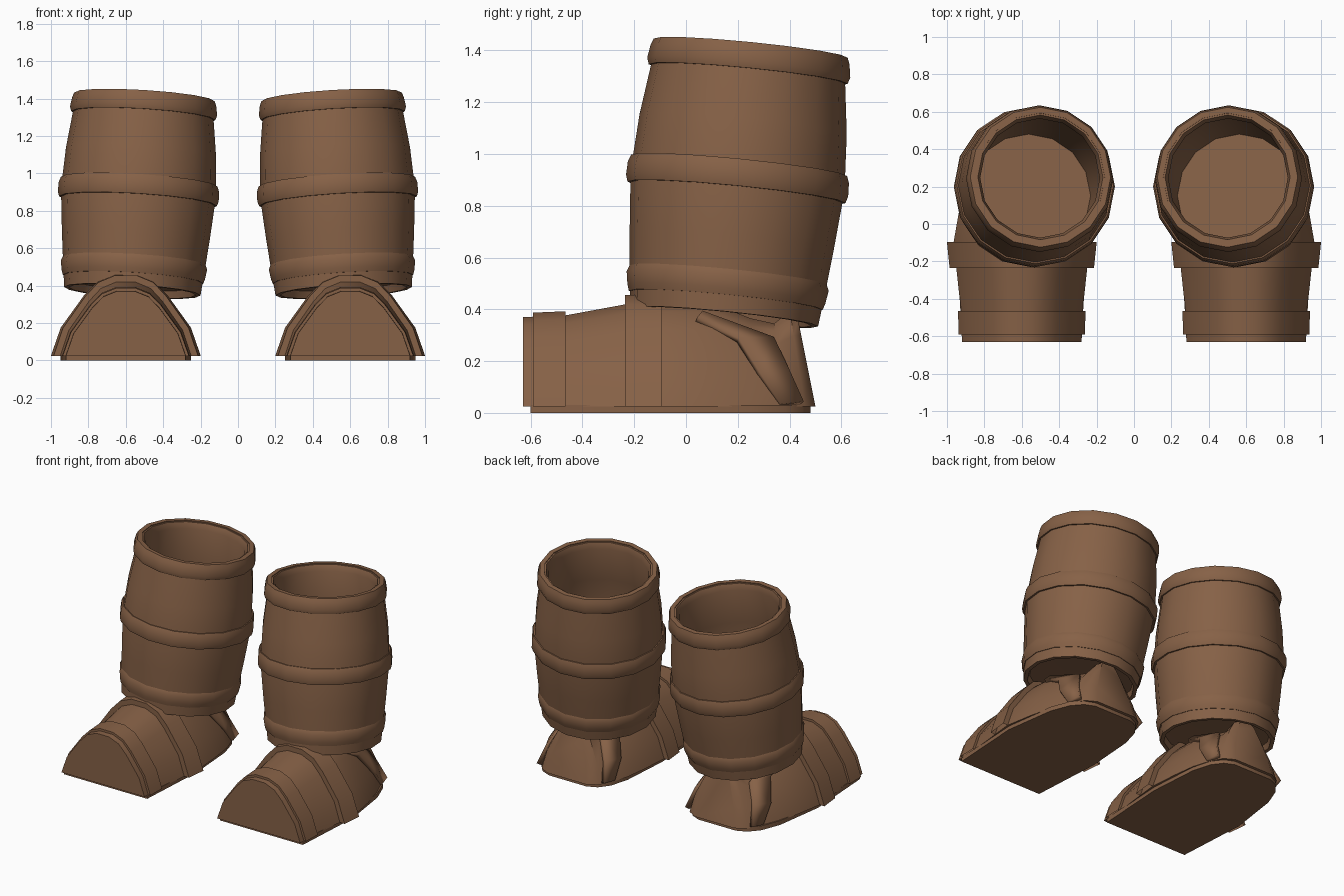
import bpy, bmesh, math
from mathutils import Vector

if "Cube" in bpy.data.objects:
    bpy.data.objects.remove(bpy.data.objects["Cube"])

leather = bpy.data.materials.new("brown_leather")
leather.diffuse_color = (0.24, 0.12, 0.062, 1)
leather.use_nodes = True
leather.node_tree.nodes["Principled BSDF"].inputs["Base Color"].default_value = leather.diffuse_color


def finish(name, bm, thickness=0):
    """Turn a bmesh into a smooth-shaded part, mirrored to make the pair."""
    bmesh.ops.remove_doubles(bm, verts=bm.verts, dist=0.0005)
    bmesh.ops.recalc_face_normals(bm, faces=bm.faces)
    me = bpy.data.meshes.new(name)
    bm.to_mesh(me)
    bm.free()
    me.materials.append(leather)
    ob = bpy.data.objects.new(name, me)
    bpy.context.collection.objects.link(ob)
    bpy.ops.object.select_all(action='DESELECT')
    ob.select_set(True)
    bpy.context.view_layer.objects.active = ob
    bpy.ops.object.shade_smooth_by_angle(angle=math.radians(38))
    if thickness:
        s = ob.modifiers.new("thickness", 'SOLIDIFY')
        s.thickness = thickness
        s.offset = 0
    ob.modifiers.new("pair", 'MIRROR').use_mirror_merge = False


def bridge(bm, rows, closed):
    """Skin consecutive rows of points with quads."""
    vs = [[bm.verts.new(p) for p in row] for row in rows]
    n = len(vs[0])
    for a, b in zip(vs, vs[1:]):
        for i in range(n if closed else n - 1):
            j = (i + 1) % n
            bm.faces.new((a[i], a[j], b[j], b[i]))
    return vs


# ---- leaning, bulging shaft ----
BASE = Vector((0.565, 0.147, 0.37))
AXIS = (Vector((0.5, 0.25, 1.41)) - BASE).normalized()
TILT = Vector((0, 0, 1)).rotation_difference(AXIS)
SIDES = 16


def lathe(name, profile):
    bm = bmesh.new()
    rows = []
    for r, s in profile:
        rows.append([BASE + TILT @ Vector((r * math.cos(a), r * math.sin(a), s))
                     for a in (math.tau * i / SIDES for i in range(SIDES))])
    bridge(bm, rows, True)
    bmesh.ops.dissolve_degenerate(bm, dist=0.0001, edges=bm.edges)
    finish(name, bm)


lathe("shaft", [(0, .045), (.33, .04), (.34, 0), (.365, 0), (.375, .09), (.396, .3),
                (.415, .53), (.402, .75), (.372, .98), (.365, 1.04), (.335, 1.04),
                (.32, 1.0), (.36, .75), (.37, .53), (.35, .25), (.33, .055), (0, .055)])


def ring(name, r0, r1, r2, s0, s1):
    """Raised band: inner radius, lower and upper outer radius, start and end."""
    h = s1 - s0
    lathe(name, [(r0, s0), (r1 - .008, s0), (r1, s0 + .25 * h), (r2, s1 - .25 * h),
                 (r2 - .01, s1), (r0, s1), (r0, s0)])


ring("lower_band", .36, .384, .392, .065, .165)
ring("middle_band", .40, .431, .429, .485, .59)
ring("rim_band", .345, .394, .386, .945, 1.046)

# ---- foot: arched sections lofted from toe to heel ----
HALF = [(1, 0), (.87, .34), (.56, .73), (.38, .90), (.15, .985)]
ARCH = HALF + [(-x, z) for x, z in reversed(HALF)]
Z0 = 0.025
# y, half width, top height, centre x, backward slope of the lower edge
FOOT = [(-.63, .32, .375, .6, 0), (-.465, .325, .382, .6, 0), (-.235, .35, .425, .6, 0),
        (-.1, .365, .43, .6, 0), (.1, .34, .43, .59, 0), (.25, .31, .37, .58, .01),
        (.34, .27, .35, .575, .03), (.40, .22, .40, .57, .06), (.425, .15, .40, .57, .075)]


def section_at(y):
    for a, b in zip(FOOT, FOOT[1:]):
        if y <= b[0]:
            t = (y - a[0]) / (b[0] - a[0])
            return [p + (q - p) * t for p, q in zip(a, b)]
    return list(FOOT[-1])


def arch(y, hw, h, cx, slope, grow=0.0):
    return [(cx + x * (hw + grow), y + slope * (1 - z), Z0 + z * (h + grow - Z0))
            for x, z in ARCH]


bm = bmesh.new()
rows = bridge(bm, [arch(*s) for s in FOOT], True)
bm.faces.new(rows[0])
bm.faces.new(rows[-1])
finish("foot", bm)


# ---- raised bands across the foot ----
def foot_band(name, y0, y1, grow):
    bm = bmesh.new()
    rows = [arch(*section_at(y), grow=g) for y, g in
            ((y0, -.01), (y0, grow), (y1, grow), (y1, -.01))]
    bridge(bm, rows + rows[:1], False)
    finish(name, bm)


foot_band("toe_band", -.59, -.465, .016)
foot_band("instep_band", -.235, -.095, .036)

# ---- heel straps, hugging both sides of the foot ----
FRONT = [(.36, .03), (.28, .15), (.20, .28), (.04, .36)]
BACK = [(.45, .04), (.395, .16), (.335, .285), (.06, .385)]


def side_point(y, z, side):
    _, hw, h, cx, _ = section_at(min(y, .38))
    f = max(0, min(.985, (z - Z0) / (h - Z0)))
    for (x0, f0), (x1, f1) in zip(HALF, HALF[1:]):
        if f <= f1:
            x = x0 + (x1 - x0) * (f - f0) / (f1 - f0)
            break
    return (cx + side * (x * hw + .015), y, z)


for name, side in (("outer_heel_strap", 1), ("inner_heel_strap", -1)):
    bm = bmesh.new()
    bridge(bm, [[side_point(y, z, side) for y, z in edge] for edge in (FRONT, BACK)], False)
    finish(name, bm, 0.03)

# ---- thin sole ----
OUTLINE = [(-.6, .32), (-.1, .35), (.25, .30), (.38, .25), (.45, .19), (.48, .12)]
bm = bmesh.new()
loop = [(.6 + w, y) for y, w in OUTLINE] + [(.6 - w - max(0, y) * .1, y) for y, w in reversed(OUTLINE)]
rows = bridge(bm, [[(x, y, z) for x, y in loop] for z in (0, .03)], True)
bm.faces.new(rows[0])
bm.faces.new(rows[1])
finish("sole", bm)
